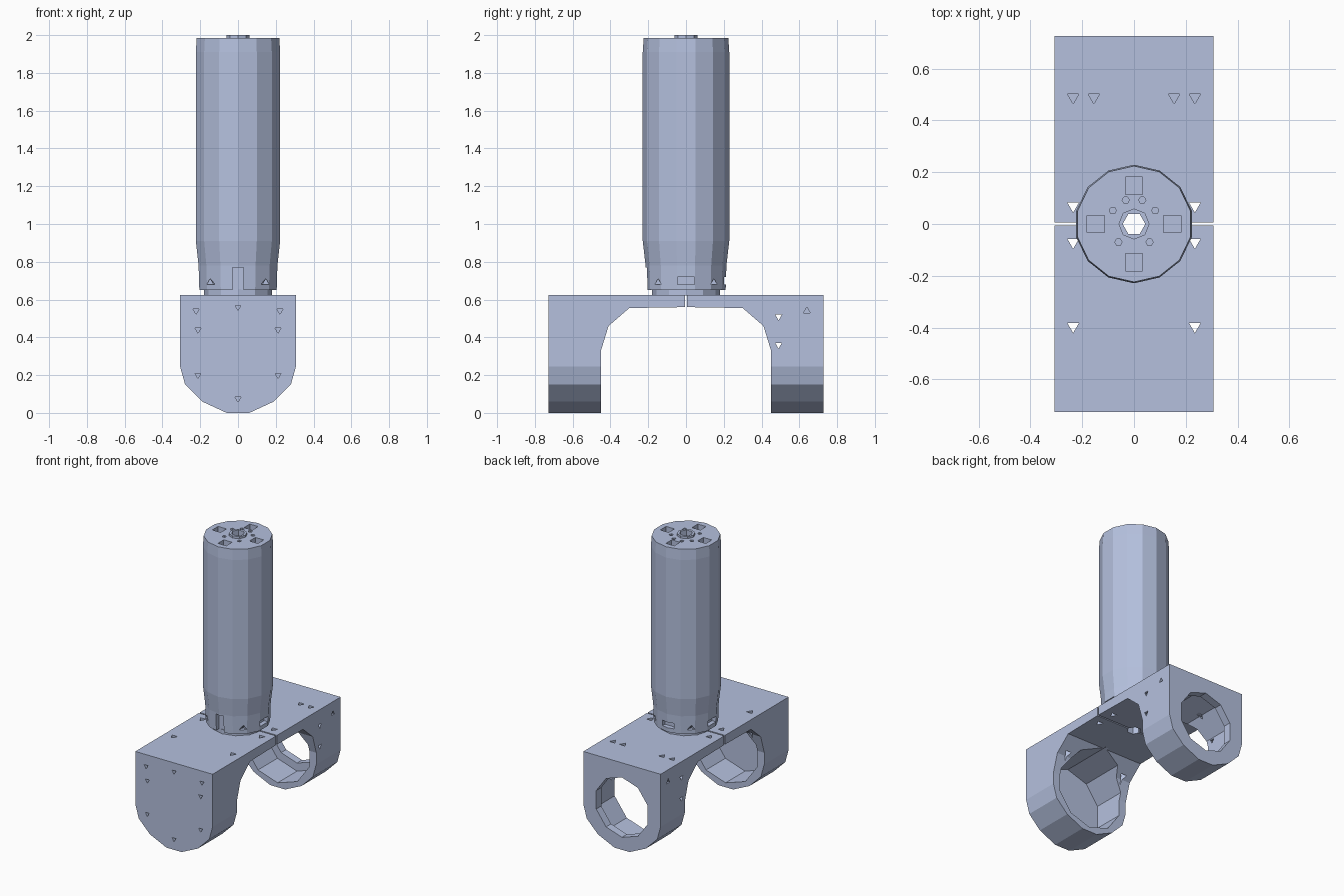
import bpy, bmesh, math

if "Cube" in bpy.data.objects:
    bpy.data.objects.remove(bpy.data.objects["Cube"])

metal = bpy.data.materials.new("blue_grey_metal")
metal.diffuse_color = (0.46, 0.53, 0.73, 1)
metal.use_nodes = True
metal.node_tree.nodes["Principled BSDF"].inputs["Base Color"].default_value = metal.diffuse_color


def make(name, rings):
    """Skin a stack of equal-length point rings into a closed solid."""
    bm = bmesh.new()
    loops = [[bm.verts.new(p) for p in ring] for ring in rings]
    n = len(loops[0])
    for a, b in zip(loops, loops[1:]):
        for i in range(n):
            j = (i + 1) % n
            bm.faces.new((a[i], a[j], b[j], b[i]))
    bm.faces.new(loops[0])
    bm.faces.new(loops[-1])
    bmesh.ops.recalc_face_normals(bm, faces=bm.faces)
    me = bpy.data.meshes.new(name)
    bm.to_mesh(me)
    bm.free()
    me.materials.append(metal)
    ob = bpy.data.objects.new(name, me)
    bpy.context.collection.objects.link(ob)
    return ob


def prism(name, pts, axis, a, b):
    """Extrude a 2D outline along an axis from a to b."""
    place = {'x': lambda u, v, t: (t, u, v),
             'y': lambda u, v, t: (u, t, v),
             'z': lambda u, v, t: (u, v, t)}[axis]
    return make(name, [[place(u, v, t) for u, v in pts] for t in (a, b)])


def ngon(n, r, cu=0, cv=0, turn=0):
    return [(cu + r * math.cos(turn + math.tau * i / n),
             cv + r * math.sin(turn + math.tau * i / n)) for i in range(n)]


def rect(u0, u1, v0, v1):
    return [(u0, v0), (u1, v0), (u1, v1), (u0, v1)]


def boolean(ob, pts, axis, a, b, op='DIFFERENCE'):
    cutter = prism("cutter", pts, axis, a, b)
    cutter.hide_render = True
    mod = ob.modifiers.new("cut", 'BOOLEAN')
    mod.operation, mod.solver, mod.object = op, 'EXACT', cutter
    bpy.context.view_layer.objects.active = ob
    bpy.ops.object.modifier_apply(modifier=mod.name)
    bpy.data.objects.remove(cutter)


def screw(ob, u, v, axis, a, b, r=0.026, turn=-math.pi / 2):
    boolean(ob, ngon(3, r, u, v, turn), axis, a, b)


# fork halves: arch profile trimmed by the round-bottomed end profile
arch = [(0.005, 0.56), (0.30, 0.555), (0.41, 0.46), (0.45, 0.33), (0.45, -0.1),
        (0.727, -0.1), (0.727, 0.625), (0.005, 0.625)]
side = [(0.31, 0.7), (0.308, 0.25), (0.28, 0.15), (0.19, 0.06), (0.06, 0.0)]
outline = side + [(-x, z) for x, z in reversed(side)]


def fork_half(name, s):
    ob = prism(name, [(s * y, z) for y, z in arch], 'x', -0.307, 0.307)
    boolean(ob, outline, 'y', -1, 1, 'INTERSECT')
    # bearing pocket open to the inside of the fork
    boolean(ob, ngon(10, 0.265, 0, 0.297, math.pi / 10), 'y', s * 0.28, s * 0.67)
    # shaft clearance and plate screws beside the motor
    boolean(ob, ngon(6, 0.046), 'z', 0.5, 0.7)
    for x in (-0.235, 0.235):
        screw(ob, x, s * 0.07, 'z', 0.5, 0.7)
    return ob


front = fork_half("front_fork_half", -1)
for x in (-1, 1):
    screw(front, x * 0.235, -0.395, 'z', 0.3, 0.7)
    for u, z in ((0.222, 0.54), (0.212, 0.44), (0.212, 0.2)):
        screw(front, x * u, z, 'y', -0.8, -0.69, 0.018)
for z in (0.56, 0.075):
    screw(front, 0, z, 'y', -0.8, -0.69, 0.018)

back = fork_half("back_fork_half", 1)
boolean(back, ngon(10, 0.215, 0, 0.305, math.pi / 10), 'y', 0.6, 0.8)
for x in (-0.235, -0.155, 0.155, 0.235):
    screw(back, x, 0.49, 'z', 0.585, 0.7)
for y, z in ((0.49, 0.51), (0.49, 0.36)):
    screw(back, y, z, 'x', -0.4, 0.4, 0.02)
for s in (-1, 1):
    screw(back, 0.64, 0.54, 'x', s * 0.26, s * 0.4, 0.02, math.pi / 2)

# motor can: faceted, slightly narrowed at both ends
stack = [(0.21, 0.65), (0.214, 0.78), (0.229, 0.91), (0.229, 1.91), (0.224, 1.985)]
motor = make("motor_body", [[(x, y, z) for x, y in ngon(14, r, 0, 0, math.pi / 14)]
                            for r, z in stack])
boolean(motor, ngon(6, 0.044), 'z', 0.5, 2.1)
# end-cap pits and small screw holes
for i in range(4):
    a = i * math.pi / 2
    boolean(motor, ngon(4, 0.047, 0.148 * math.cos(a), 0.148 * math.sin(a), a + math.pi / 4),
            'z', 1.92, 2.1)
for s in (-1, 1):
    for x, y in ((0.032, 0.092), (0.082, 0.052), (0.06, -0.07)):
        boolean(motor, ngon(6, 0.014, s * x, y), 'z', 1.95, 2.1)
# terminal slot, vents and lower screws
boolean(motor, rect(-0.03, 0.03, 0.6, 0.77), 'y', -0.3, -0.175)
boolean(motor, rect(-0.045, 0.045, 0.68, 0.72), 'y', 0.175, 0.3)
for s in (-1, 1):
    boolean(motor, rect(-0.045, 0.045, 0.68, 0.72), 'x', s * 0.175, s * 0.3)
    for u in (-0.148, 0.148):
        screw(motor, u, 0.69, 'x', s * 0.125, s * 0.3, 0.02, math.pi / 2)
        screw(motor, u, 0.69, 'y', s * 0.125, s * 0.3, 0.02, math.pi / 2)

# shaft hub on top and mounting collar below
hub = prism("shaft_hub", ngon(8, 0.06), 'z', 1.975, 2.0)
boolean(hub, ngon(6, 0.044), 'z', 1.9, 2.1)
collar = prism("mounting_collar", ngon(12, 0.18), 'z', 0.622, 0.655)
boolean(collar, ngon(6, 0.045), 'z', 0.5, 0.8)
